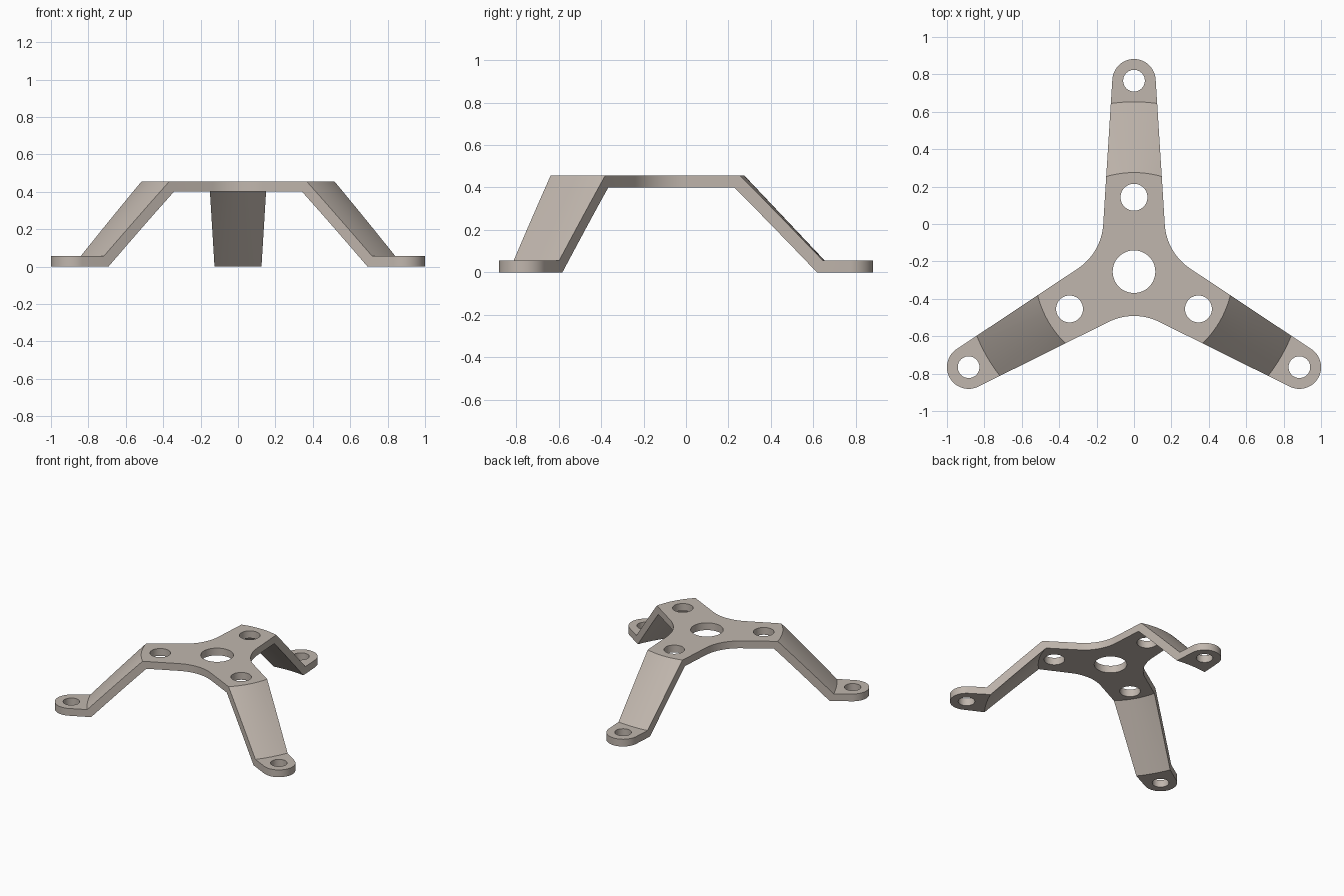
import bpy, bmesh
from math import sin, cos, radians, atan, pi
from mathutils import Matrix, Vector

if "Cube" in bpy.data.objects:
    bpy.data.objects.remove(bpy.data.objects["Cube"])

CY = -0.255                # hub centre in y
REACH, TIP = 1.021, 0.116  # foot hole distance, foot radius
TAPER = 0.063              # arm half-width loss per unit length
FILLET = 0.305             # inner corner radius between arms


def to_object(name, bm):
    bmesh.ops.recalc_face_normals(bm, faces=bm.faces)
    me = bpy.data.meshes.new(name)
    bm.to_mesh(me)
    bm.free()
    ob = bpy.data.objects.new(name, me)
    bpy.context.collection.objects.link(ob)
    return ob


def arc(cx, cy, r, a0, a1, n):
    return [Vector((cx + r * cos(a0 + (a1 - a0) * i / n),
                    cy + r * sin(a0 + (a1 - a0) * i / n), 0)) for i in range(n + 1)]


# Bent sheet: strip profile (radius, height) revolved around the hub
bm = bmesh.new()
profile = [(.04, .40), (.505, .40), (.881, 0), (1.4, 0),
           (1.4, .056), (.908, .056), (.53, .456), (.04, .456)]
N = 180
rings = [[bm.verts.new((r * cos(2 * pi * k / N), CY + r * sin(2 * pi * k / N), z))
          for r, z in profile] for k in range(N)]
for k in range(N):
    a, b = rings[k], rings[(k + 1) % N]
    for i in range(len(profile)):
        j = (i + 1) % len(profile)
        bm.faces.new((a[i], b[i], b[j], a[j]))
bracket = to_object("three_leg_bracket", bm)

# Plan outline: rounded tapered arm plus the fillet to the next arm, three times
slope = atan(TAPER)
half = radians(60) + slope
width0 = TIP / cos(slope) + TAPER * REACH
corner = width0 / (sin(radians(60)) + TAPER * cos(radians(60)))
dist = corner + FILLET / sin(half)
fx, fy = dist * cos(radians(60)), dist * sin(radians(60))
sweep = pi / 2 - half
mid = radians(240)
part = arc(REACH, 0, TIP, slope - pi / 2, pi / 2 - slope, 32)
part += arc(fx, fy, FILLET, mid + sweep, mid - sweep, 16)
bm = bmesh.new()
verts = []
for k in range(3):
    rot = Matrix.Rotation(radians(90 + 120 * k), 3, 'Z')
    verts += [bm.verts.new(rot @ p + Vector((0, CY, -.2))) for p in part]
face = bm.faces.new(verts)
ext = bmesh.ops.extrude_face_region(bm, geom=[face])
top = [v for v in ext["geom"] if isinstance(v, bmesh.types.BMVert)]
bmesh.ops.translate(bm, verts=top, vec=(0, 0, 1))
outline = to_object("outline_cutter", bm)

# Holes: hub, mounting and foot holes
bm = bmesh.new()
holes = [(0, 0, .114)]
for k in range(3):
    a = radians(90 + 120 * k)
    holes += [(d * cos(a), d * sin(a), r) for d, r in ((.398, .072), (REACH, .058))]
for x, y, r in holes:
    bmesh.ops.create_cone(bm, cap_ends=True, segments=48, radius1=r, radius2=r, depth=2,
                          matrix=Matrix.Translation((x, CY + y, 0)))
drill = to_object("hole_cutter", bm)

# Trim the sheet to the outline, drill it, and bake the result
for cutter, op in ((outline, 'INTERSECT'), (drill, 'DIFFERENCE')):
    mod = bracket.modifiers.new(op.title(), 'BOOLEAN')
    mod.operation, mod.object, mod.solver = op, cutter, 'EXACT'
    cutter.hide_render = True
baked = bpy.data.meshes.new_from_object(
    bracket.evaluated_get(bpy.context.evaluated_depsgraph_get()))
bracket.modifiers.clear()
bracket.data = baked
for cutter in (outline, drill):
    bpy.data.objects.remove(cutter)

# Merge the flat facets left by the revolve, then smooth the curved walls
bm = bmesh.new()
bm.from_mesh(baked)
bmesh.ops.remove_doubles(bm, verts=bm.verts, dist=1e-5)
bmesh.ops.dissolve_limit(bm, angle_limit=radians(.1), verts=bm.verts, edges=bm.edges)
bm.to_mesh(baked)
bm.free()
bpy.context.view_layer.objects.active = bracket
bracket.select_set(True)
bpy.ops.object.shade_smooth_by_angle(angle=radians(30))

# Warm grey metal
metal = bpy.data.materials.new("warm_grey_metal")
metal.diffuse_color = (.53, .47, .42, 1)
metal.use_nodes = True
metal.node_tree.nodes["Principled BSDF"].inputs["Base Color"].default_value = metal.diffuse_color
baked.materials.clear()
baked.materials.append(metal)
